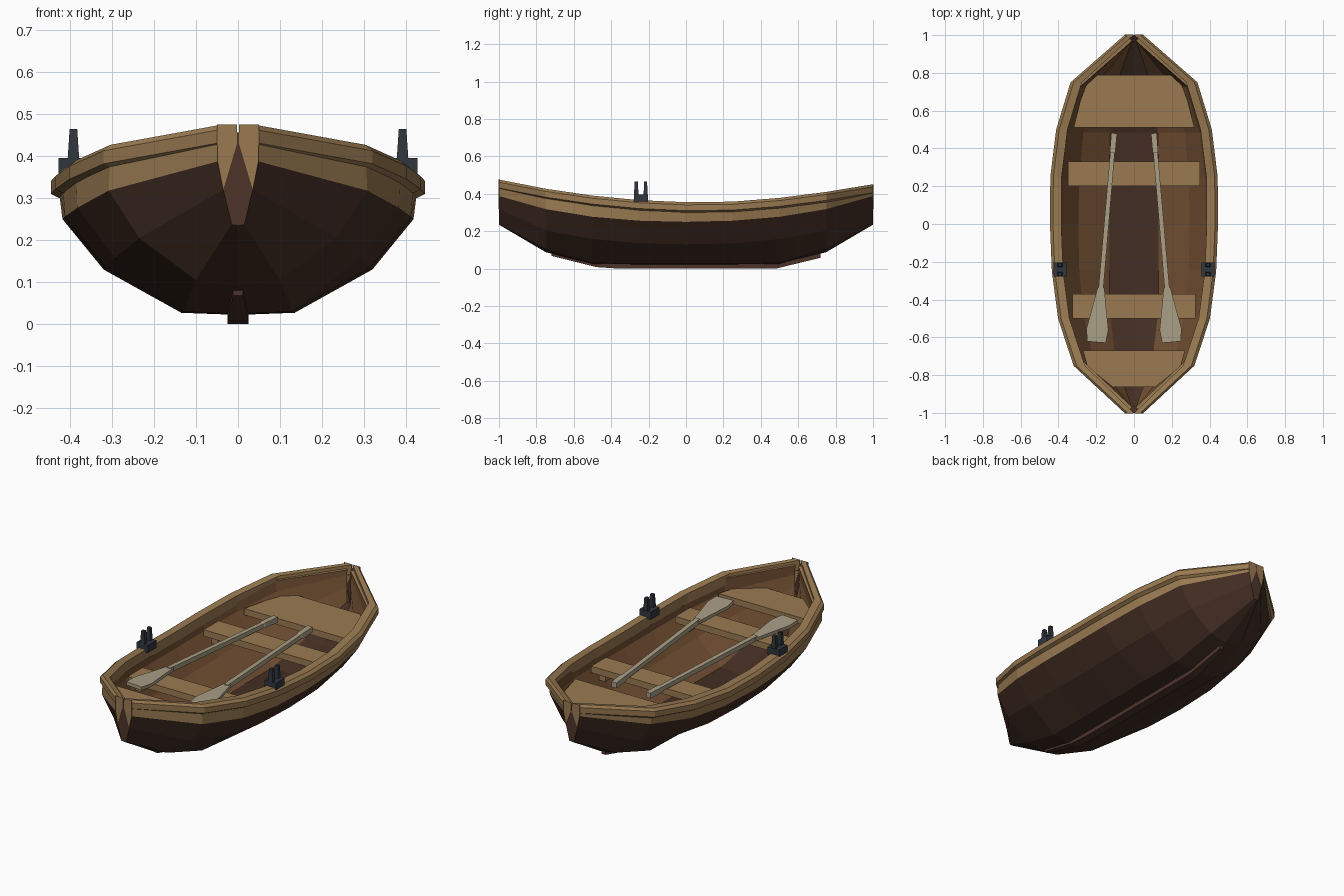
import bpy, bmesh
from mathutils import Matrix

if "Cube" in bpy.data.objects:
    bpy.data.objects.remove(bpy.data.objects["Cube"])


def material(name, rgb):
    m = bpy.data.materials.new(name)
    m.diffuse_color = (*rgb, 1)
    m.use_nodes = True
    m.node_tree.nodes["Principled BSDF"].inputs["Base Color"].default_value = m.diffuse_color
    return m


WOOD = material("light_wood", (0.32, 0.195, 0.083))
DARK = material("dark_hull", (0.056, 0.027, 0.017))
INNER = material("inner_planks", (0.17, 0.08, 0.033))
KEEL = material("keel_brown", (0.075, 0.034, 0.023))
METAL = material("dark_metal", (0.03, 0.038, 0.048))
PALE = material("pale_oar", (0.40, 0.345, 0.235))


def finish(name, bm, mats, mirror=False):
    bmesh.ops.recalc_face_normals(bm, faces=bm.faces)
    me = bpy.data.meshes.new(name)
    bm.to_mesh(me)
    bm.free()
    for m in mats:
        me.materials.append(m)
    ob = bpy.data.objects.new(name, me)
    bpy.context.collection.objects.link(ob)
    if mirror:
        ob.modifiers.new("mirror", "MIRROR").merge_threshold = 0.0005
    return ob


def loft(bm, rings, closed=True, slots=None):
    """Skin a series of rings; slots gives the material of each strip."""
    vs = [[bm.verts.new(p) for p in r] for r in rings]
    n = len(rings[0])
    for a, b in zip(vs, vs[1:]):
        for i in range(n if closed else n - 1):
            j = (i + 1) % n
            f = bm.faces.new((a[i], a[j], b[j], b[i]))
            f.material_index = slots[i] if slots else 0
    if closed:
        bm.faces.new(vs[0])
        bm.faces.new(vs[-1])
    return vs


def box(bm, x, y, z):
    loft(bm, [[(x[0], y[0], k), (x[1], y[0], k), (x[1], y[1], k), (x[0], y[1], k)] for k in z])


def slab(bm, outline, z0, z1):
    loft(bm, [[(x, y, z) for x, y in outline] for z in (z0, z1)])


# Half sections by distance from midships: keel, bilge, chine, strake (x, z)
SECTION = {
    0.0: [(0, .022), (.135, .027), (.32, .13), (.418, .25)],
    .25: [(0, .022), (.135, .027), (.315, .135), (.412, .256)],
    .5: [(0, .024), (.13, .03), (.293, .158), (.383, .277)],
    .75: [(0, .088), (.10, .105), (.235, .205), (.308, .318)],
    1.0: [(0, .235), (.015, .237), (.035, .32), (.047, .388)],
}
# Station: y, rail half width, sheer height
STATIONS = [(-1, .05, .476), (-.75, .32, .427), (-.5, .402, .39), (-.25, .435, .366),
            (0, .445, .355), (.25, .443, .358), (.5, .412, .378), (.75, .336, .41), (1, .05, .451)]

# Hull shell: outer skin, sheer strake and inner planking
bm = bmesh.new()
rings = []
for y, w, top in STATIONS:
    outer = SECTION[abs(y)] + [(max(w - .016, .045), top - .02)]
    inner = []
    for i, (x, z) in enumerate(outer):
        cut = (0, .004, .025, .035, .036)[i]
        inner.append((0 if i == 0 else max(x - cut, .003), z + (.016 if i < 4 else 0)))
    rings.append([(x, y, z) for x, z in outer] + [(x, y * .97, z) for x, z in reversed(inner)])
vs = loft(bm, rings, closed=False, slots=[1, 1, 1, 0, 0, 2, 2, 2, 1])
for end in (0, -1):
    ring = vs[end][:5]
    tip = bm.verts.new((0, ring[4].co.y, ring[4].co.z))
    bm.faces.new(ring + [tip]).material_index = 3
finish("hull", bm, [WOOD, DARK, INNER, KEEL], mirror=True)

# Gunwale rail swept along the sheer line
bm = bmesh.new()
rings = []
for y, w, top in STATIONS:
    prof = [(.06, 0), (.016, 0), (0, -.014), (0, -.045), (.02, -.055), (.06, -.055)]
    rings.append([(max(w - d, .002), y, top + h) for d, h in prof])
loft(bm, rings)
finish("gunwale_rail", bm, [WOOD], mirror=True)

# Thin wooden facings on both stems
bm = bmesh.new()
for y, top in ((-1, .476), (1, .451)):
    pts = [(.002, top), (.05, top), (.049, .388), (.035, .32), (.002, top - .045)]
    loft(bm, [[(x, y + s, z) for x, z in pts] for s in (-.002, .002)])
finish("stem_facing", bm, [WOOD], mirror=True)

# Keel
bm = bmesh.new()
rings = []
for y, h, z0, z1 in ((-.72, .012, .068, .095), (-.48, .025, .008, .04), (-.36, .025, 0, .03),
                     (.48, .025, 0, .03), (.72, .012, .058, .095)):
    rings.append([(-h, y, z0), (h, y, z0), (h, y, z1), (-h, y, z1)])
loft(bm, rings)
finish("keel", bm, [KEEL])


# Seats
def mirrored(half):
    return half + [(-x, y) for x, y in reversed(half)]


for name, half, z in (
        ("stern_seat", [(.32, .51), (.285, .65), (.245, .755), (.215, .79)], .31),
        ("rear_thwart", [(.35, .20), (.35, .33)], .303),
        ("front_thwart", [(.325, -.50), (.325, -.37)], .318),
        ("bow_seat", [(.16, -.862), (.245, -.76), (.27, -.67)], .345)):
    bm = bmesh.new()
    slab(bm, mirrored(half), z - .036, z)
    finish(name, bm, [WOOD])

# Small blocks carrying the thwarts
bm = bmesh.new()
for y, z, x in ((.265, .27, .30), (-.435, .285, .275)):
    box(bm, (x - .02, x + .02), (y - .04, y + .04), (z - .045, z))
finish("thwart_blocks", bm, [WOOD], mirror=True)

# Oars resting on the thwarts
for side, s in (("left", -1), ("right", 1)):
    bm = bmesh.new()
    rings = []
    for y, r in ((0, .015), (-.10, .015), (-.105, .012), (-.84, .013)):
        rings.append([(-r, y, -r), (r, y, -r), (r, y, r), (-r, y, r)])
    loft(bm, rings)
    slab(bm, mirrored([(.018, -.82), (.03, -.89), (.058, -1.04), (.05, -1.11)]), -.009, .009)
    bm.transform(Matrix.Translation((s * .105, .48, .322))
                 @ Matrix.Rotation(s * .085, 4, 'Z') @ Matrix.Rotation(-.022, 4, 'X'))
    finish(side + "_oar", bm, [PALE])

# Oarlocks: base block with two tapered prongs
bm = bmesh.new()
box(bm, (.357, .427), (-.278, -.203), (.355, .396))
for y0, y1 in ((-.278, -.254), (-.227, -.205)):
    rings = []
    for h, t, z in ((.014, 0, .39), (.009, .003, .465)):
        rings.append([(.392 - h, y0 + t, z), (.392 + h, y0 + t, z),
                      (.392 + h, y1 - t, z), (.392 - h, y1 - t, z)])
    loft(bm, rings)
finish("oarlocks", bm, [METAL], mirror=True)
